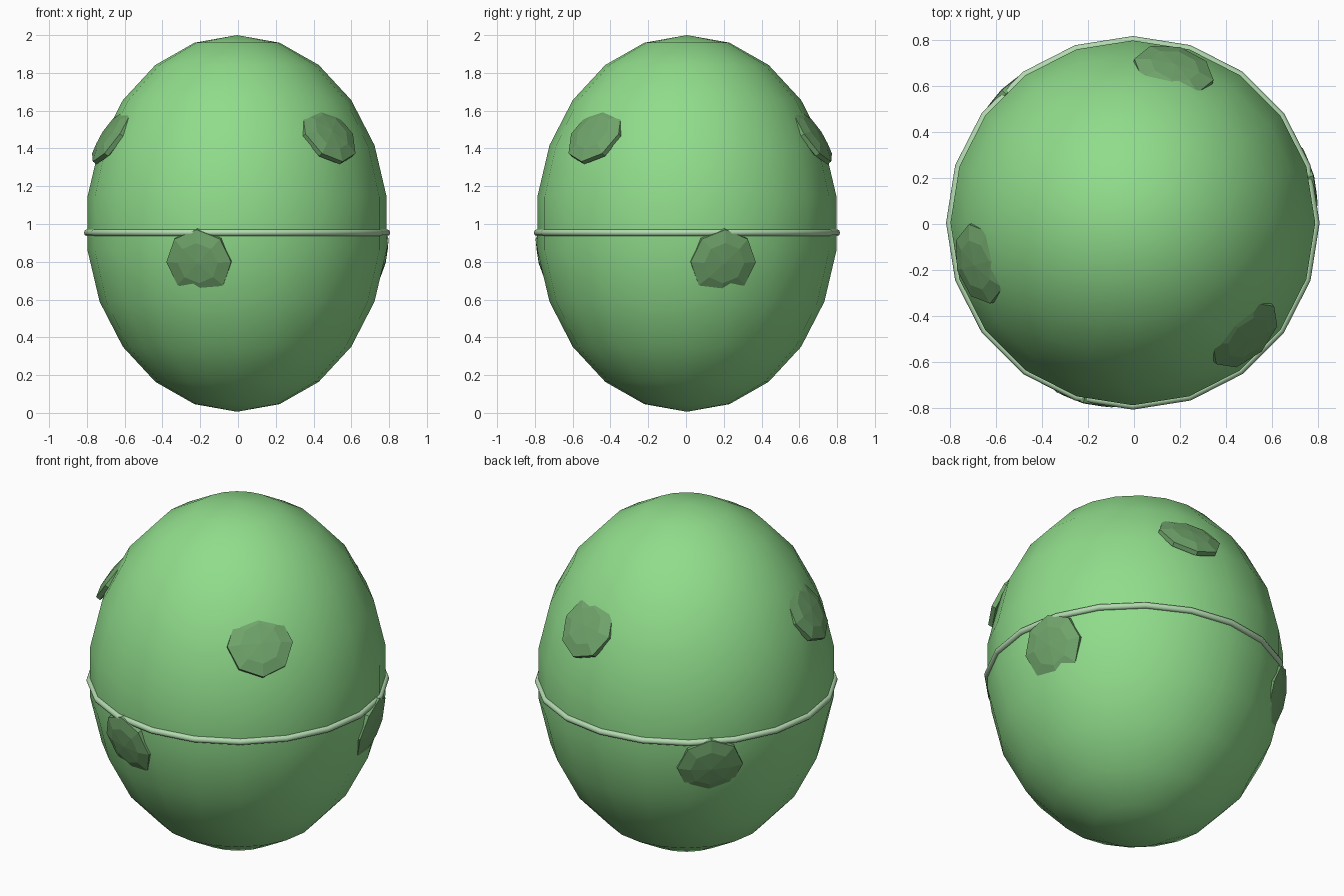
import bpy
import bmesh
import math
from mathutils import Matrix, Vector

cube = bpy.data.objects.get("Cube")
if cube:
    bpy.data.objects.remove(cube, do_unlink=True)

CENTRE = Vector((-0.005, 0.005, 1.003))


def make_material(name, rgb):
    mat = bpy.data.materials.new(name)
    mat.use_nodes = True
    colour = (*rgb, 1.0)
    mat.diffuse_color = colour
    bsdf = next(n for n in mat.node_tree.nodes if n.type == 'BSDF_PRINCIPLED')
    bsdf.inputs["Base Color"].default_value = colour
    return mat


shell_green = make_material("shell_green", (0.28, 0.72, 0.26))
spot_green = make_material("spot_green", (0.165, 0.38, 0.15))
band_green = make_material("pale_band_green", (0.45, 0.70, 0.43))


def make_ellipsoid(name, segments, rings, size, matrix, mat, smooth):
    """Scaled sphere with few sides, placed by a matrix."""
    bm = bmesh.new()
    bmesh.ops.create_uvsphere(bm, u_segments=segments, v_segments=rings, radius=1)
    bm.transform(matrix @ Matrix.Diagonal((*size, 1)))
    for face in bm.faces:
        face.smooth = smooth
    mesh = bpy.data.meshes.new(name)
    bm.to_mesh(mesh)
    bm.free()
    mesh.materials.append(mat)
    obj = bpy.data.objects.new(name, mesh)
    bpy.context.collection.objects.link(obj)
    return obj


# Egg shell
make_ellipsoid("egg_shell", 20, 11, (0.8, 0.8, 0.997),
               Matrix.Translation(CENTRE), shell_green, True)

# Thin band around the middle
bpy.ops.mesh.primitive_torus_add(major_segments=20, minor_segments=8,
                                 major_radius=0.793, minor_radius=0.018,
                                 location=(CENTRE.x, CENTRE.y, 0.954))
band = bpy.context.object
band.name = "middle_band"
band.data.materials.append(band_green)
bpy.ops.object.shade_smooth()


# Eight-sided spots facing straight out from the egg's centre
def add_spot(name, azimuth, elevation, distance):
    turn = (Matrix.Rotation(math.radians(azimuth), 4, 'Z')
            @ Matrix.Rotation(math.radians(90 - elevation), 4, 'Y'))
    place = Matrix.Translation(CENTRE) @ turn @ Matrix.Translation((0, 0, distance))
    make_ellipsoid(name, 8, 5, (0.187, 0.187, 0.042), place, spot_green, False)


for i in range(3):
    add_spot(f"lower_spot_{i + 1}", 14.6 + 120 * i, -15, 0.778)
    add_spot(f"upper_spot_{i + 1}", 75 + 120 * i, 34.5, 0.824)
